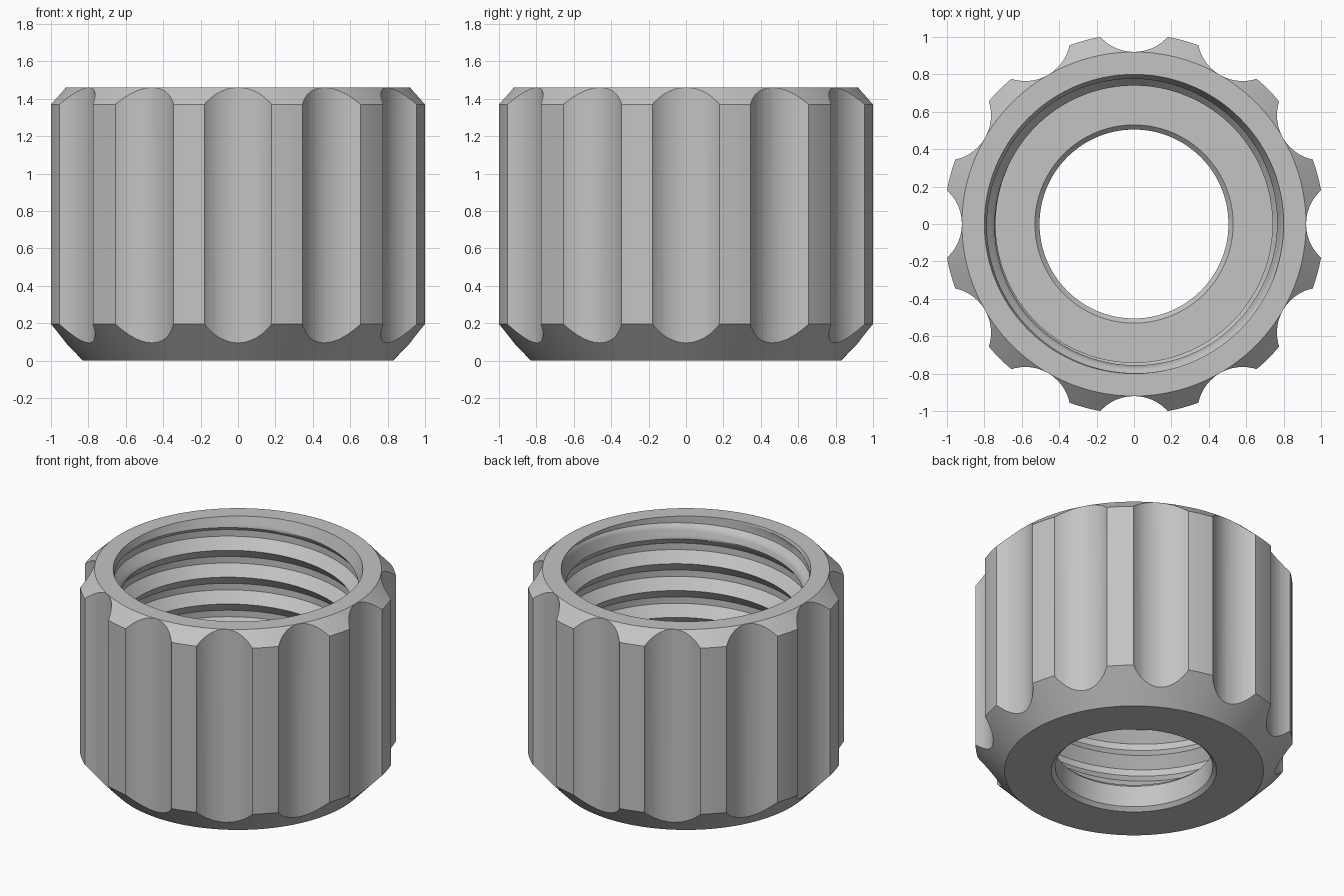
import bpy, bmesh, math
from mathutils import Matrix

cube = bpy.data.objects.get("Cube")
if cube:
    bpy.data.objects.remove(cube, do_unlink=True)

SEG = 144
TOP, FLOOR = 1.46, 0.2
ROOT, CREST, PITCH = 0.80, 0.74, 0.19
FLANK = 0.072
FLUTES = 12

grey = bpy.data.materials.new("plain_grey")
grey.use_nodes = True
color = (0.55, 0.55, 0.55, 1)
grey.diffuse_color = color
grey.node_tree.nodes["Principled BSDF"].inputs["Base Color"].default_value = color


def make_object(name, bm):
    mesh = bpy.data.meshes.new(name)
    bm.to_mesh(mesh)
    bm.free()
    mesh.materials.append(grey)
    obj = bpy.data.objects.new(name, mesh)
    bpy.context.collection.objects.link(obj)
    return obj


def activate(obj):
    bpy.ops.object.select_all(action='DESELECT')
    obj.select_set(True)
    bpy.context.view_layer.objects.active = obj


def smooth(obj):
    activate(obj)
    bpy.ops.object.shade_smooth_by_angle(angle=math.radians(28))


def ring_point(radius, angle, z):
    return (radius * math.cos(angle), radius * math.sin(angle), z)


# Cap body: closed profile turned around the z axis
profile = [(0.53, 0), (0.83, 0), (1.016, 0.195), (1.016, 1.37), (0.92, TOP),
           (ROOT, TOP), (0.812, TOP - 0.012), (0.812, FLOOR), (0.53, FLOOR),
           (0.505, FLOOR - 0.025), (0.505, 0.025)]
bm = bmesh.new()
columns = [[bm.verts.new(ring_point(r, math.tau * i / SEG, z)) for r, z in profile]
           for i in range(SEG)]
for i in range(SEG):
    a, b = columns[i], columns[(i + 1) % SEG]
    for j in range(len(profile)):
        k = (j + 1) % len(profile)
        bm.faces.new((a[j], b[j], b[k], a[k]))
bmesh.ops.recalc_face_normals(bm, faces=bm.faces)
body = make_object("cap_body", bm)

# Grip flutes: a ring of upright cylinders cut from the outside
bm = bmesh.new()
for i in range(FLUTES):
    place = Matrix.Rotation(math.tau * i / FLUTES, 4, 'Z') @ Matrix.Translation((1.1625, 0, 0.75))
    bmesh.ops.create_cone(bm, cap_ends=True, segments=48, radius1=0.2425,
                          radius2=0.2425, depth=2, matrix=place)
cutter = make_object("flute_cutter", bm)
cutter.hide_render = True
cut = body.modifiers.new("flutes", 'BOOLEAN')
cut.operation = 'DIFFERENCE'
cut.solver = 'EXACT'
cut.object = cutter
activate(body)
bpy.ops.object.modifier_apply(modifier=cut.name)
bpy.data.objects.remove(cutter, do_unlink=True)
smooth(body)


# Internal thread: helical sheet with sharp crests, flat roots and a lead-in cone
def crest_height(angle):
    return 1.25 + PITCH * (angle - 0.75 * math.pi) / math.tau


def bore_radius(angle, z):
    offset = (z - crest_height(angle)) / PITCH
    distance = abs(offset - round(offset)) * PITCH
    thread = CREST + (ROOT - CREST) * min(1, distance / FLANK)
    return max(thread, ROOT - 0.3 * (TOP - z))


steps = [-FLANK + 2 * FLANK * n / 12 for n in range(13)]
offsets = [turn * PITCH + s for turn in range(-8, 4) for s in steps]
bm = bmesh.new()
columns = []
for i in range(SEG + 1):
    angle = math.tau * i / SEG
    column = []
    for offset in offsets:
        z = min(TOP, max(FLOOR, crest_height(angle) + offset))
        column.append(bm.verts.new(ring_point(bore_radius(angle, z), angle, z)))
    columns.append(column)
for a, b in zip(columns, columns[1:]):
    for j in range(len(offsets) - 1):
        bm.faces.new((a[j], a[j + 1], b[j + 1], b[j]))
# Merge the rows flattened against the floor and rim
bmesh.ops.remove_doubles(bm, verts=bm.verts, dist=0.00005)
smooth(make_object("internal_thread", bm))
